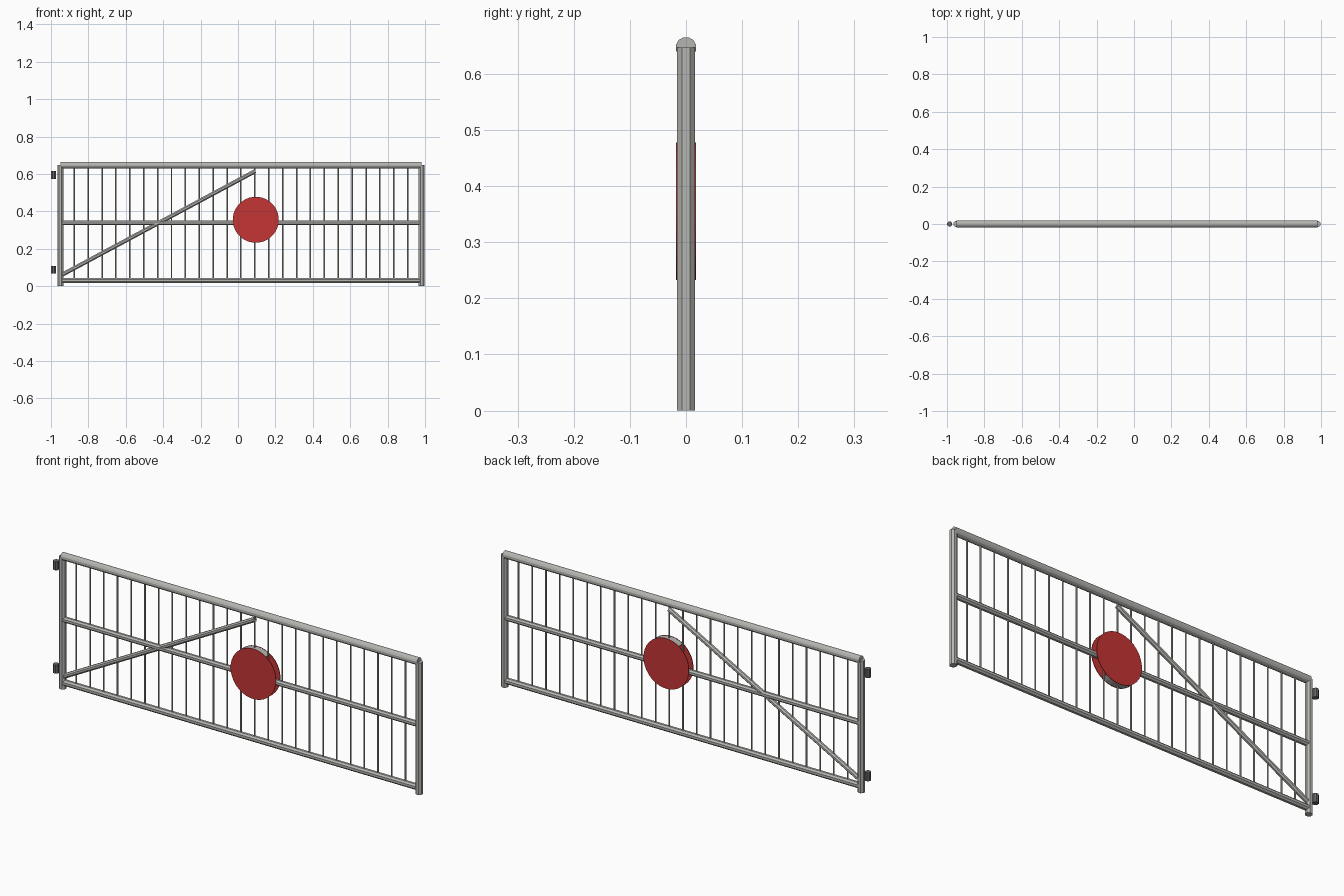
import bpy
import bmesh
import math
from mathutils import Vector, Matrix

cube = bpy.data.objects.get("Cube")
if cube:
    bpy.data.objects.remove(cube, do_unlink=True)


def material(name, rgb):
    mat = bpy.data.materials.new(name)
    mat.use_nodes = True
    color = (*rgb, 1.0)
    mat.diffuse_color = color
    mat.node_tree.nodes["Principled BSDF"].inputs["Base Color"].default_value = color
    return mat


STEEL = material("galvanised steel", (0.46, 0.47, 0.44))
DARK = material("dark steel", (0.14, 0.14, 0.14))
RED = material("sign red", (0.56, 0.035, 0.035))


def finish(name, bm, mat):
    mesh = bpy.data.meshes.new(name)
    bm.to_mesh(mesh)
    bm.free()
    mesh.materials.append(mat)
    obj = bpy.data.objects.new(name, mesh)
    bpy.context.collection.objects.link(obj)
    return obj


def tube(name, start, end, radius, sides=8, mat=STEEL):
    """Closed faceted cylinder between two points, flats facing the axes."""
    a, b = Vector(start), Vector(end)
    turn = (b - a).to_track_quat("Z", "Y").to_matrix().to_4x4()
    place = Matrix.Translation((a + b) / 2) @ turn @ Matrix.Rotation(math.pi / sides, 4, "Z")
    bm = bmesh.new()
    bmesh.ops.create_cone(bm, cap_ends=True, segments=sides, radius1=radius,
                          radius2=radius, depth=(b - a).length, matrix=place)
    return finish(name, bm, mat)


LEFT, RIGHT, TOP = -0.95, 0.982, 0.647

# Frame posts and rails
tube("hinge_post", (LEFT, 0, 0), (LEFT, 0, TOP), 0.017)
tube("latch_post", (RIGHT, 0, 0), (RIGHT, 0, TOP), 0.0175)
tube("top_rail", (LEFT, 0, TOP), (RIGHT, 0, TOP), 0.0187, 12)
tube("middle_rail", (LEFT, 0, 0.339), (RIGHT, 0, 0.339), 0.014)
tube("bottom_rail", (LEFT, 0, 0.03), (RIGHT, 0, 0.03), 0.015)
tube("diagonal_brace", (-0.943, 0, 0.06), (0.092, 0, 0.615), 0.012)

# Evenly spaced upright bars
BAYS = 26
for i in range(1, BAYS):
    x = LEFT + (RIGHT - LEFT) * i / BAYS
    tube(f"upright_bar_{i}", (x, 0, 0.03), (x, 0, TOP), 0.004, 6)

# Hinge barrels beside the post
for label, z in (("lower", 0.088), ("upper", 0.594)):
    tube(f"{label}_hinge", (-0.986, 0, z - 0.021), (-0.986, 0, z + 0.021), 0.0145, 8, DARK)

# Round sign: a plate on each face of the gate
CX, CZ, R = 0.095, 0.355, 0.123
for label, y in (("front", -0.0165), ("back", 0.0165)):
    tube(f"{label}_sign_plate", (CX, y - 0.0015, CZ), (CX, y + 0.0015, CZ), R, 32, RED)

# Steel straps joining the plates above and below
for label, middle in (("top", 90), ("bottom", 270)):
    bm = bmesh.new()
    rows = []
    for step in range(7):
        t = math.radians(middle - 33 + 11 * step)
        rows.append([bm.verts.new((CX + r * math.cos(t), y, CZ + r * math.sin(t)))
                     for r, y in ((R - 0.001, -0.015), (R - 0.001, 0.015),
                                  (R - 0.005, 0.015), (R - 0.005, -0.015))])
    for p, q in zip(rows, rows[1:]):
        for k in range(4):
            n = (k + 1) % 4
            bm.faces.new((p[k], p[n], q[n], q[k]))
    bm.faces.new(rows[0])
    bm.faces.new(rows[-1])
    bmesh.ops.recalc_face_normals(bm, faces=bm.faces)
    finish(f"{label}_sign_strap", bm, STEEL)
